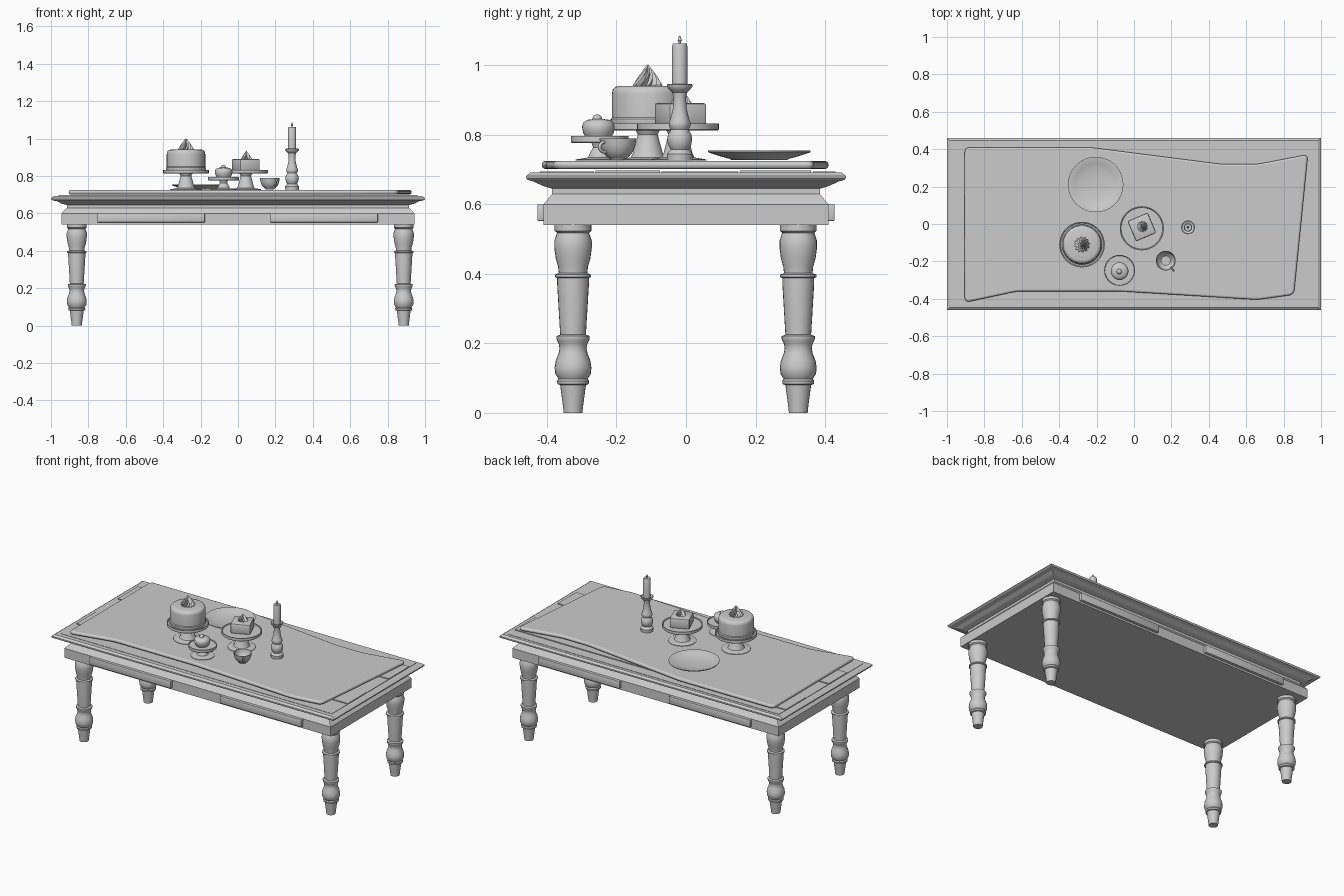
import bpy, bmesh
from math import sin, cos, pi, radians
from mathutils import Matrix

if "Cube" in bpy.data.objects:
    bpy.data.objects.remove(bpy.data.objects["Cube"])


def finish(name, bm, loc=(0, 0, 0), angle=35):
    bmesh.ops.recalc_face_normals(bm, faces=bm.faces)
    me = bpy.data.meshes.new(name)
    bm.to_mesh(me)
    bm.free()
    ob = bpy.data.objects.new(name, me)
    bpy.context.collection.objects.link(ob)
    ob.location = loc
    bpy.ops.object.select_all(action='DESELECT')
    ob.select_set(True)
    bpy.context.view_layer.objects.active = ob
    if angle:
        bpy.ops.object.shade_smooth_by_angle(angle=radians(angle))
    return ob


def loft(name, rings, loc=(0, 0, 0), angle=35):
    """Skin a stack of equal-length rings and cap both ends."""
    bm = bmesh.new()
    loops = [[bm.verts.new(p) for p in r] for r in rings]
    for a, b in zip(loops, loops[1:]):
        n = len(a)
        for i in range(n):
            bm.faces.new((a[i], a[(i + 1) % n], b[(i + 1) % n], b[i]))
    bm.faces.new(loops[0])
    bm.faces.new(loops[-1])
    return finish(name, bm, loc, angle)


def lathe(name, profile, x, y, n=32, lobes=0, twist=0):
    """Revolve (radius, z); optional lobes and twist make piped cream."""
    z0, h = profile[0][1], profile[-1][1] - profile[0][1]
    rings = []
    for r, z in profile:
        ring = []
        for i in range(n):
            a = 2 * pi * i / n
            k = 1 + 0.2 * cos(a * lobes) if lobes else 1
            t = a + twist * (z - z0) / h
            ring.append((r * k * cos(t), r * k * sin(t), z))
        rings.append(ring)
    return loft(name, rings, (x, y, 0))


def box(name, x, y, z, sx, sy, sz, bevel=0.0, rot=0.0):
    bm = bmesh.new()
    bmesh.ops.create_cube(bm, size=1, matrix=Matrix.Diagonal((sx, sy, sz, 1)))
    if bevel:
        bmesh.ops.bevel(bm, geom=bm.edges[:], offset=bevel, segments=2,
                        affect='EDGES', profile=0.5)
    ob = finish(name, bm, (x, y, z))
    ob.rotation_euler.z = rot
    return ob


# Apron, moulding and table top as one stepped rectangle
steps = [(.943, .41, .54), (.943, .41, .60), (.915, .385, .63), (.915, .385, .645),
         (.945, .412, .653), (.968, .437, .665), (.995, .457, .671), (1, .46, .676),
         (1, .46, .682), (.985, .447, .692)]
loft("table_top", [[(-a, -b, z), (a, -b, z), (a, b, z), (-a, b, z)]
                   for a, b, z in steps], angle=0)

# Slightly uneven boards
for i, (y0, y1, h) in enumerate([(-.42, -.265, .694), (-.26, -.075, .698), (-.07, .15, .695),
                                 (.155, .36, .698), (.365, .43, .694)]):
    box(f"board_{i}", 0, (y0 + y1) / 2, h - .01, 1.92, y1 - y0, .02)

# Drawer fronts
for side in (-1, 1):
    for x in (-.465, .46):
        box("drawer_front", x, side * .415, .576, .575, .025, .048, .003)

# Turned legs
leg = [(.027, 0), (.029, .02), (.037, .08), (.045, .083), (.046, .092), (.042, .098),
       (.051, .112), (.053, .13), (.05, .15), (.042, .17), (.039, .185), (.041, .198),
       (.046, .208), (.048, .214), (.048, .221), (.037, .225), (.046, .375), (.046, .388),
       (.052, .391), (.052, .398), (.041, .402), (.043, .42), (.05, .445), (.054, .475),
       (.054, .495), (.049, .51), (.046, .518), (.053, .524), (.053, .54)]
for x in (-.862, .886):
    for y in (-.325, .323):
        lathe("leg", leg, x, y, 24)

# Tablecloth with a wavy outline, rounded corners and edge
outline = [(-.905, -.42), (-.625, -.36), (-.075, -.36), (.66, -.405), (.855, -.378),
           (.93, .372), (.66, .32), (.47, .32), (-.235, .41), (-.905, .41)]
bm = bmesh.new()
face = bm.faces.new([bm.verts.new((x, y, .702)) for x, y in outline])
bmesh.ops.bevel(bm, geom=bm.verts[:], offset=.025, segments=4, affect='VERTICES', profile=0.5)
ext = bmesh.ops.extrude_face_region(bm, geom=bm.faces[:])
for v in ext["geom"]:
    if isinstance(v, bmesh.types.BMVert):
        v.co.z = .725
cloth = finish("tablecloth", bm)
mod = cloth.modifiers.new("edge", 'BEVEL')
mod.width, mod.segments = .01, 3

# Dinner plate
lathe("dinner_plate", [(.08, .727), (.085, .731), (.115, .739), (.147, .750), (.148, .755),
                       (.143, .755), (.112, .745), (.085, .737), (.02, .735)], -.205, .211, 48)


def stand(name, x, y, r, top, foot):
    """Cake stand: flat foot, conical stem, rimmed plate."""
    s = r / .12
    lathe(name, [(foot, .726), (foot, .729), (.048 * s, .735), (.043 * s, .745),
                 (.028 * s, top - .03), (.034 * s, top - .018), (r * .97, top - .018),
                 (r, top - .015), (r, top + .002), (r * .96, top + .002),
                 (r * .94, top - .003), (.01, top - .003)], x, y, 40)


def cream(name, x, y, z, r, h):
    lathe(name, [(r * .85, z), (r, z + h * .08), (r * .85, z + h * .25), (r * .6, z + h * .5),
                 (r * .33, z + h * .75), (.001, z + h)], x, y, 48, 12, 1.2)


# Round cake on its stand
stand("round_cake_stand", -.278, -.11, .122, .831, .085)
lathe("round_cake", [(.105, .828), (.107, .835), (.107, .845), (.103, .85), (.103, .918),
                     (.101, .93), (.094, .938), (.084, .941), (.01, .941)], -.278, -.11, 40)
cream("round_cake_cream", -.278, -.11, .938, .036, .064)

# Square cake on its stand
stand("square_cake_stand", .042, -.023, .118, .831, .082)
box("square_cake", .042, -.016, .86, .118, .118, .064, .009, radians(23))
cream("square_cake_cream", .045, -.014, .888, .025, .046)

# Small bun on its stand
stand("bun_stand", -.077, -.248, .083, .794, .07)
lathe("bun", [(.034, .79), (.043, .803), (.046, .815), (.047, .825), (.043, .836),
              (.033, .843), (.01, .846)], -.077, -.252)
bm = bmesh.new()
bmesh.ops.create_uvsphere(bm, u_segments=16, v_segments=10, radius=.014)
finish("cherry", bm, (-.079, -.255, .845), 60)

# Tea cup with a looped handle
cx, cy = .17, -.196
lathe("tea_cup", [(.022, .727), (.024, .732), (.032, .737), (.044, .752), (.05, .77),
                  (.053, .789), (.05, .789), (.047, .77), (.04, .754), (.025, .742),
                  (.005, .741)], cx, cy)
cu = bpy.data.curves.new("cup_handle", 'CURVE')
cu.dimensions, cu.bevel_depth, cu.bevel_resolution = '3D', .005, 2
sp = cu.splines.new('POLY')
sp.points.add(8)
for i, p in enumerate(sp.points):
    a = -pi / 2 + pi * i / 8
    d = .045 + .023 * cos(a)
    p.co = (cx + d * .62, cy - d * .78, .765 + .015 * sin(a), 1)
bpy.context.collection.objects.link(bpy.data.objects.new("cup_handle", cu))

# Candlestick, candle and flame
px, py = .289, -.018
lathe("candlestick", [(.036, .726), (.037, .745), (.032, .752), (.026, .758), (.032, .768),
                      (.036, .785), (.034, .80), (.025, .815), (.031, .825), (.031, .835),
                      (.027, .845), (.02, .875), (.018, .905), (.021, .922), (.03, .93),
                      (.036, .938), (.037, .945), (.033, .946), (.025, .941)], px, py)
lathe("candle", [(.022, .935), (.022, 1.055), (.019, 1.063), (.012, 1.061)], px, py, 24)
lathe("flame", [(.002, 1.055), (.003, 1.066), (.006, 1.071), (.004, 1.079), (.0005, 1.086)],
      px, py, 12)
